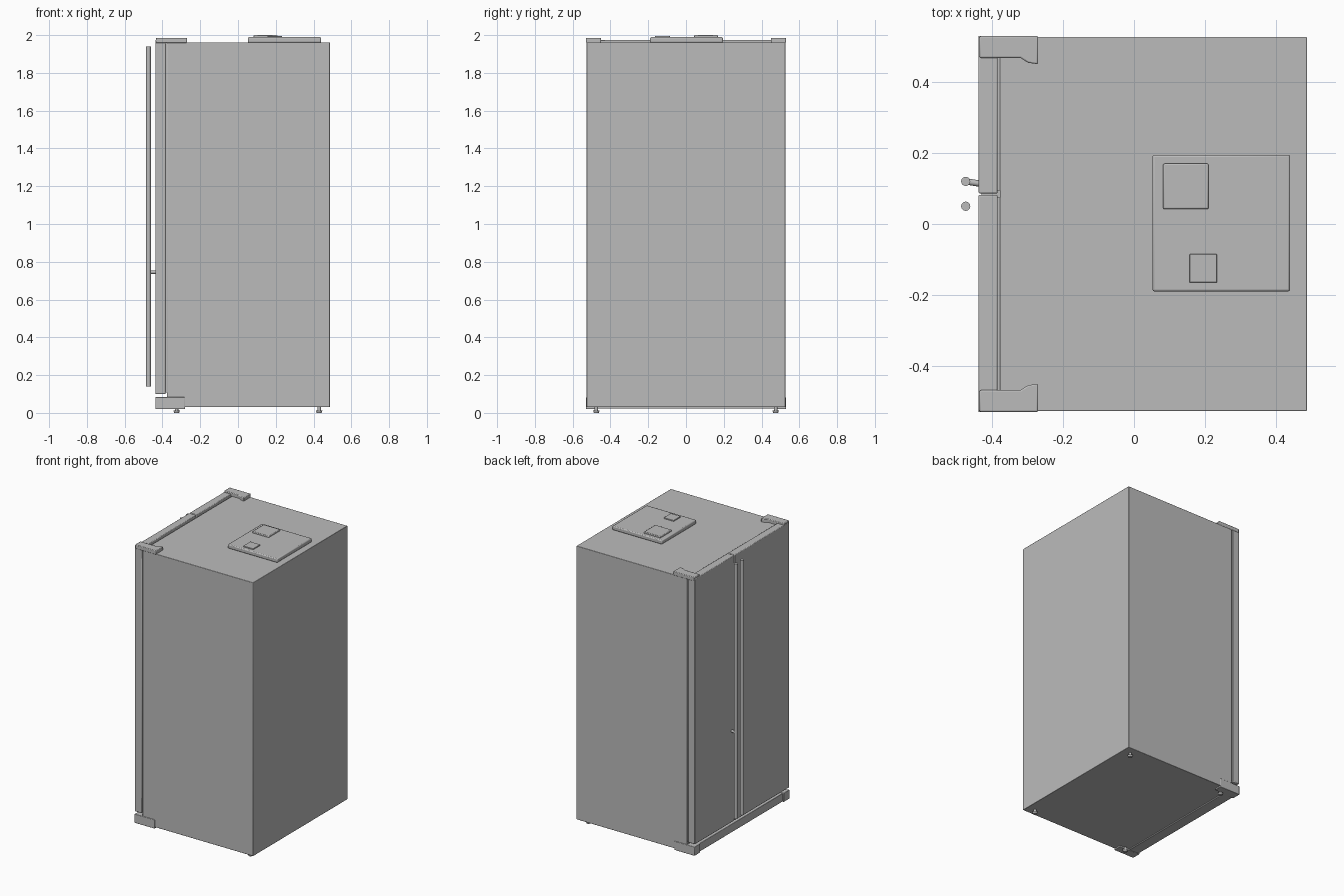
import bpy, bmesh
from mathutils import Vector

cube = bpy.data.objects.get("Cube")
if cube:
    bpy.data.objects.remove(cube, do_unlink=True)

grey = bpy.data.materials.new("appliance_grey")
grey.use_nodes = True
grey.diffuse_color = (0.5, 0.5, 0.5, 1)
grey.node_tree.nodes["Principled BSDF"].inputs["Base Color"].default_value = (0.5, 0.5, 0.5, 1)


def finish(bm, name, bevel=0.0):
    bmesh.ops.recalc_face_normals(bm, faces=bm.faces)
    mesh = bpy.data.meshes.new(name)
    bm.to_mesh(mesh)
    bm.free()
    mesh.materials.append(grey)
    ob = bpy.data.objects.new(name, mesh)
    bpy.context.collection.objects.link(ob)
    if bevel:
        mod = ob.modifiers.new("Bevel", "BEVEL")
        mod.width = bevel
        mod.segments = 2
    bpy.ops.object.select_all(action="DESELECT")
    ob.select_set(True)
    bpy.context.view_layer.objects.active = ob
    bpy.ops.object.shade_smooth_by_angle()
    return ob


def prism(name, outline, z0, z1, bevel=0.0):
    """Extrude a plan outline from z0 up to z1."""
    bm = bmesh.new()
    face = bm.faces.new([bm.verts.new((x, y, z0)) for x, y in outline])
    top = bmesh.ops.extrude_face_region(bm, geom=[face])["geom"]
    verts = [v for v in top if isinstance(v, bmesh.types.BMVert)]
    bmesh.ops.translate(bm, verts=verts, vec=(0, 0, z1 - z0))
    return finish(bm, name, bevel)


def box(name, x0, x1, y0, y1, z0, z1, bevel=0.0):
    return prism(name, [(x0, y0), (x1, y0), (x1, y1), (x0, y1)], z0, z1, bevel)


def rod(name, start, end, r0, r1=None, sides=16):
    a, b = Vector(start), Vector(end)
    bm = bmesh.new()
    bmesh.ops.create_cone(bm, cap_ends=True, segments=sides, radius1=r0,
                          radius2=r0 if r1 is None else r1, depth=(b - a).length)
    turn = Vector((0, 0, 1)).rotation_difference(b - a).to_matrix()
    bmesh.ops.rotate(bm, verts=bm.verts, cent=(0, 0, 0), matrix=turn)
    bmesh.ops.translate(bm, verts=bm.verts, vec=(a + b) / 2)
    return finish(bm, name)


# Cabinet
box("cabinet", -0.377, 0.487, -0.527, 0.527, 0.03, 1.962, 0.003)

# Two unequal doors with recessed gaskets
split = 0.084
for side, y0, y1 in (("wide", -0.527, split - 0.002), ("narrow", split + 0.002, 0.527)):
    box(side + "_door", -0.438, -0.384, y0, y1, 0.1, 1.975, 0.004)
    box(side + "_gasket", -0.386, -0.376, y0 + 0.008, y1 - 0.008, 0.108, 1.955)

# Long bar handles and the standoff
for name, y in (("wide_door_handle", 0.05), ("narrow_door_handle", 0.12)):
    rod(name, (-0.474, y, 0.14), (-0.474, y, 1.94), 0.013)
rod("handle_standoff", (-0.474, 0.12, 0.745), (-0.436, 0.114, 0.745), 0.009)

# Kick plate across the bottom
box("kick_plate", -0.43, -0.355, -0.48, 0.48, 0.022, 0.08, 0.003)

for side, s in (("back", 1), ("front", -1)):
    # Hinge cover on the top corner, with an inward heel
    prism(side + "_hinge_cover",
          [(-0.435, 0.529 * s), (-0.27, 0.529 * s), (-0.27, 0.45 * s),
           (-0.298, 0.454 * s), (-0.32, 0.468 * s), (-0.435, 0.468 * s)],
          1.958, 1.986, 0.004)
    # Lower hinge bracket wrapping the cabinet corner
    prism(side + "_foot_bracket",
          [(-0.438, 0.53 * s), (-0.28, 0.53 * s), (-0.28, 0.475 * s), (-0.438, 0.465 * s)],
          0.02, 0.083, 0.003)
    # Levelling feet
    for end, x in (("door", -0.325), ("rear", 0.43)):
        y = 0.475 * s
        rod(f"{side}_{end}_foot_stem", (x, y, 0.01), (x, y, 0.035), 0.009)
        rod(f"{side}_{end}_foot_pad", (x, y, 0), (x, y, 0.012), 0.013, 0.017)

# Raised cover plate on the roof with two small boxes
box("roof_plate", 0.052, 0.44, -0.19, 0.195, 1.96, 1.989, 0.006)
box("roof_box", 0.082, 0.21, 0.042, 0.17, 1.985, 2.0, 0.004)
box("roof_tab", 0.156, 0.234, -0.165, -0.085, 1.985, 1.996, 0.002)
